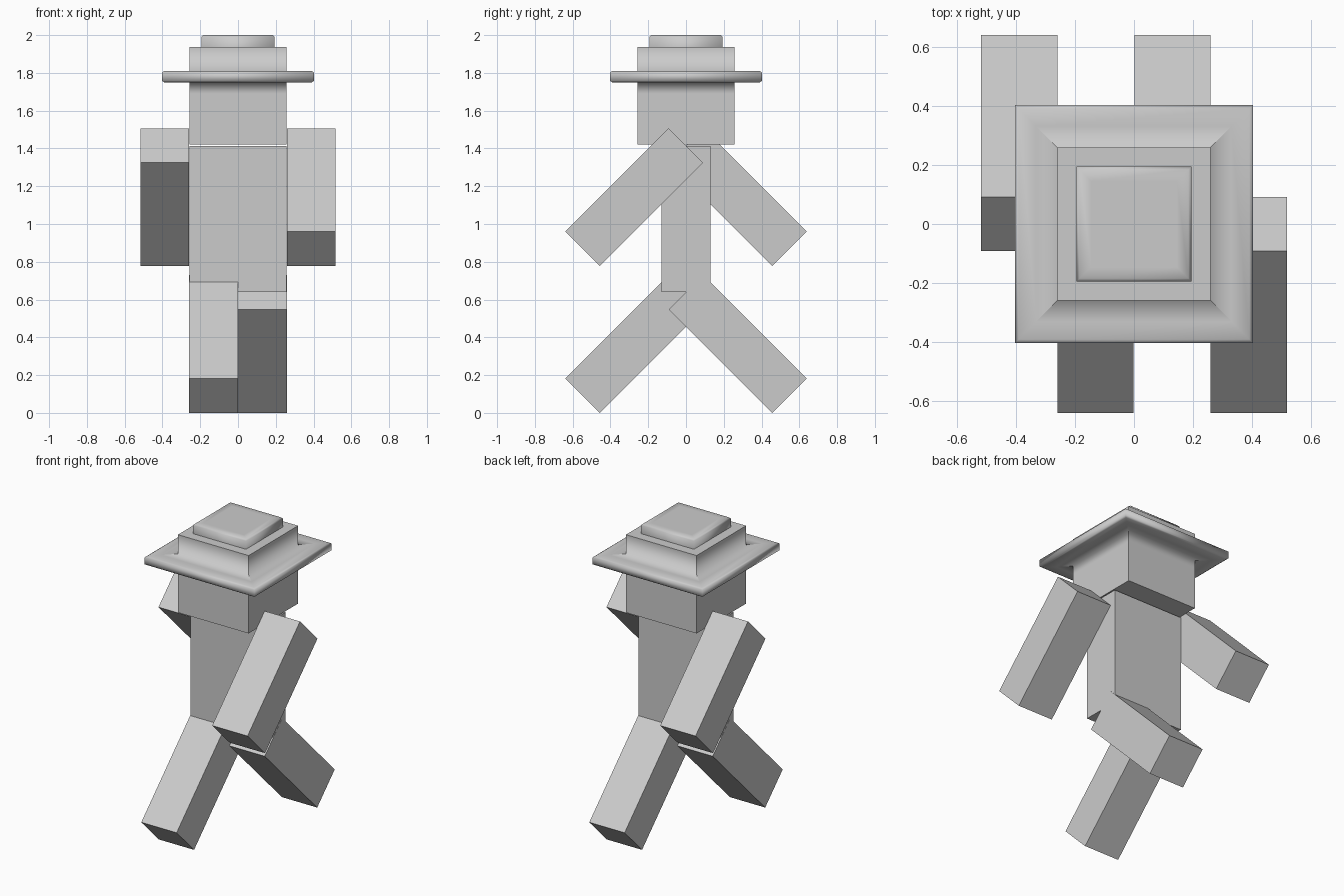
import bpy, bmesh, math

if "Cube" in bpy.data.objects:
    bpy.data.objects.remove(bpy.data.objects["Cube"])

grey = bpy.data.materials.new("light grey")
grey.diffuse_color = (0.6, 0.6, 0.6, 1)
grey.use_nodes = True
grey.node_tree.nodes["Principled BSDF"].inputs["Base Color"].default_value = grey.diffuse_color


def finish(name, bm):
    bmesh.ops.recalc_face_normals(bm, faces=bm.faces)
    mesh = bpy.data.meshes.new(name)
    bm.to_mesh(mesh)
    bm.free()
    mesh.materials.append(grey)
    obj = bpy.data.objects.new(name, mesh)
    bpy.context.collection.objects.link(obj)
    return obj


def box(name, centre, size, tilt=0):
    bm = bmesh.new()
    bmesh.ops.create_cube(bm, size=1)
    bmesh.ops.scale(bm, vec=size, verts=bm.verts)
    obj = finish(name, bm)
    obj.location = centre
    obj.rotation_euler.x = tilt
    return obj


def square_loft(name, profile, sharp_below=0.0, sharp_rings=()):
    """Stack square rings (half width, z); smooth, with chosen sharp edges."""
    bm = bmesh.new()
    rings = [[bm.verts.new((sx * h, sy * h, z))
              for sx, sy in ((-1, -1), (1, -1), (1, 1), (-1, 1))]
             for h, z in profile]
    for a, b in zip(rings, rings[1:]):
        for i in range(4):
            j = (i + 1) % 4
            bm.faces.new((a[i], a[j], b[j], b[i]))
    bm.faces.new(rings[0])
    bm.faces.new(rings[-1])
    for f in bm.faces:
        f.smooth = True
    # corner edges close to the head stay sharp
    for k, (a, b) in enumerate(zip(rings, rings[1:])):
        if max(profile[k][0], profile[k + 1][0]) < sharp_below:
            for i in range(4):
                bm.edges.get((a[i], b[i])).smooth = False
    for k in sharp_rings:
        ring = rings[k]
        for i in range(4):
            bm.edges.get((ring[i], ring[(i + 1) % 4])).smooth = False
    return finish(name, bm)


# Body and lower head
box("torso", (0, 0, 1.027), (0.516, 0.258, 0.774))
box("head", (0, 0, 1.556), (0.516, 0.516, 0.268))

# Upper head with the wide hat brim
square_loft("hat_brim", [
    (0.258, 1.69), (0.258, 1.75), (0.33, 1.75), (0.39, 1.75), (0.402, 1.758),
    (0.402, 1.802), (0.39, 1.81), (0.33, 1.81), (0.258, 1.81), (0.258, 1.936)],
    sharp_below=0.34, sharp_rings=(0, 9))

# Hat crown
square_loft("hat_crown", [
    (0.194, 1.93), (0.194, 1.99), (0.184, 2.0), (0.145, 2.0)], sharp_rings=(0,))

# Swinging limbs: opposite arm and leg move together
for side, sx in (("left", 1), ("right", -1)):
    limb = (0.258, 0.258, 0.774)
    box(side + "_arm", (sx * 0.388, -sx * 0.274, 1.142), limb, -sx * math.pi / 4)
    box(side + "_leg", (sx * 0.13, sx * 0.274, 0.365), limb, sx * math.pi / 4)
